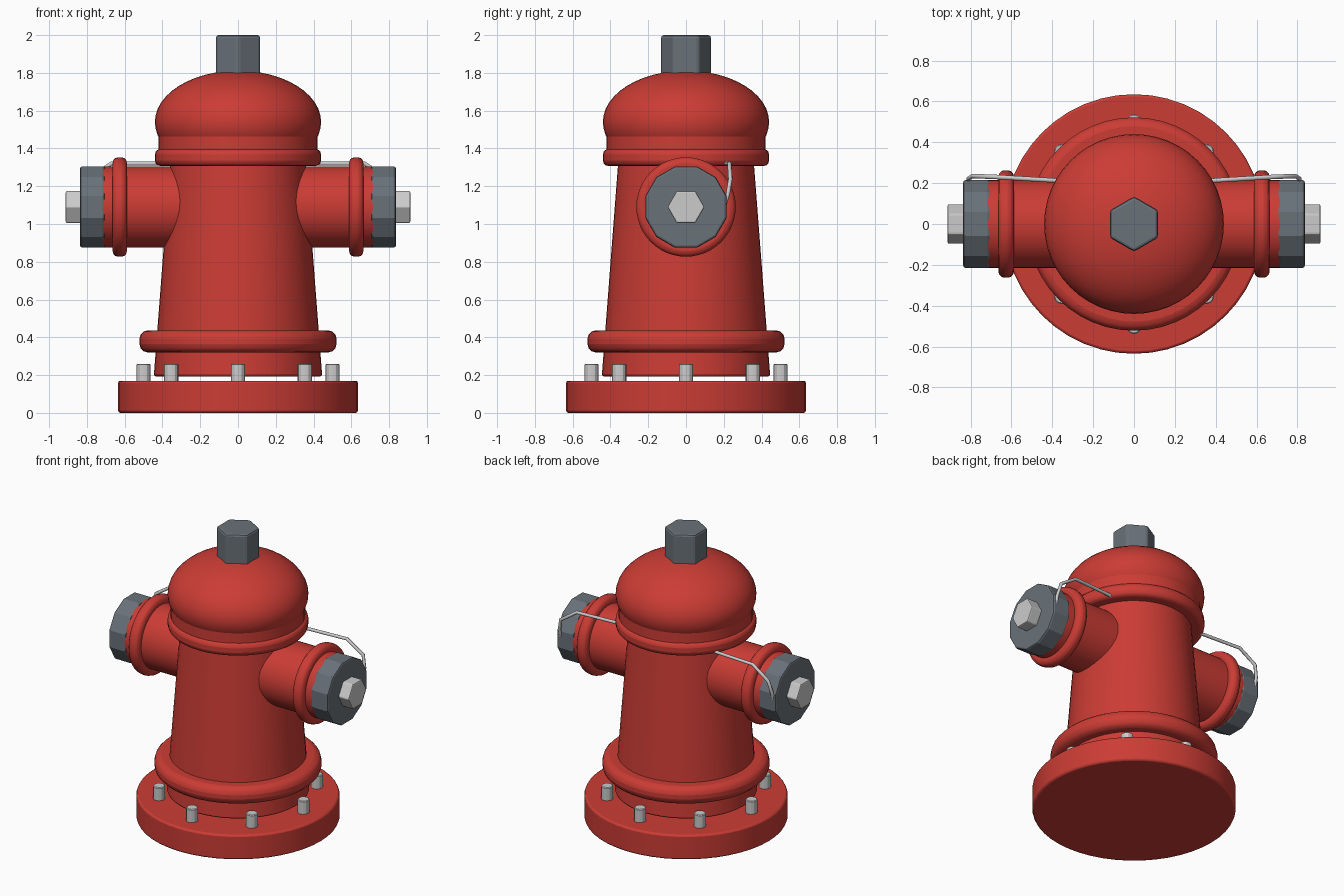
import bpy
from math import pi, sin, cos, radians

if "Cube" in bpy.data.objects:
    bpy.data.objects.remove(bpy.data.objects["Cube"])


def material(name, rgb):
    m = bpy.data.materials.new(name)
    m.diffuse_color = (*rgb, 1)
    m.use_nodes = True
    m.node_tree.nodes["Principled BSDF"].inputs["Base Color"].default_value = m.diffuse_color
    return m


RED = material("red_paint", (0.60, 0.045, 0.035))
STEEL = material("dark_steel", (0.14, 0.165, 0.19))


def finish(ob, name, mat, bevel=0, segments=2):
    ob.name = name
    if mat:
        ob.data.materials.append(mat)
    if bevel:
        b = ob.modifiers.new("Bevel", 'BEVEL')
        b.width, b.segments = bevel, segments
        b.limit_method, b.angle_limit = 'ANGLE', radians(40)
    return ob


def drum(name, r1, r2, z0, z1, sides, mat, bevel=0.01, segments=2, xy=(0, 0), turn=0):
    """Upright cylinder or cone between two heights."""
    bpy.ops.mesh.primitive_cone_add(vertices=sides, radius1=r1, radius2=r2, depth=z1 - z0,
                                    location=(*xy, (z0 + z1) / 2), rotation=(0, 0, turn))
    return finish(bpy.context.object, name, mat, bevel, segments)


def side_drum(name, r, side, x0, x1, sides, mat, bevel=0.01, segments=2, turn=0):
    """Cylinder lying along x on the outlet axis, on the given side."""
    bpy.ops.mesh.primitive_cylinder_add(vertices=sides, radius=r, depth=x1 - x0,
                                        location=(side * (x0 + x1) / 2, 0, 1.09),
                                        rotation=(0, side * pi / 2, 0))
    ob = bpy.context.object
    if turn:
        for v in ob.data.vertices:
            x, y = v.co.x, v.co.y
            v.co.x, v.co.y = x * cos(turn) - y * sin(turn), x * sin(turn) + y * cos(turn)
    return finish(ob, name, mat, bevel, segments)


# Base flange, barrel and rings
drum("base_flange", 0.635, 0.635, 0, 0.17, 48, RED, 0.012)
drum("barrel", 0.446, 0.358, 0.193, 1.34, 48, RED, 0.012)
drum("lower_ring", 0.522, 0.522, 0.32, 0.437, 48, RED, 0.045, 3)
drum("upper_ring", 0.44, 0.44, 1.307, 1.397, 48, RED, 0.03, 3)
drum("bonnet_collar", 0.421, 0.421, 1.36, 1.50, 48, RED, 0)

# Bonnet dome
bpy.ops.mesh.primitive_uv_sphere_add(segments=48, ring_count=24, location=(0, 0, 1.54))
dome = bpy.context.object
dome.scale = (0.44, 0.44, 0.272)
finish(dome, "bonnet_dome", RED)
bpy.ops.object.shade_smooth()

# Operating nut on top
drum("top_nut", 0.135, 0.135, 1.78, 2.0, 6, STEEL, 0.014)

# Flange bolts
for i in range(8):
    a = i * pi / 4
    drum(f"flange_bolt_{i + 1}", 0.038, 0.038, 0.15, 0.26, 12, None, 0.005, 1,
         (0.5 * cos(a), 0.5 * sin(a)))

# Outlets with caps and retaining wires, both sides
for side, label in ((1, "right"), (-1, "left")):
    side_drum(label + "_outlet", 0.215, side, 0.1, 0.74, 48, RED, 0)
    side_drum(label + "_outlet_ring", 0.263, side, 0.588, 0.664, 48, RED, 0.03, 3)
    side_drum(label + "_outlet_cap", 0.223, side, 0.705, 0.836, 12, STEEL, 0.012, turn=pi / 12)
    side_drum(label + "_cap_nut", 0.098, side, 0.82, 0.912, 6, None, 0.007)

    path = [(0.30, 0.208, 1.32), (0.42, 0.215, 1.32), (0.67, 0.23, 1.32),
            (0.79, 0.235, 1.24), (0.81, 0.222, 1.16), (0.81, 0.20, 1.09)]
    cu = bpy.data.curves.new(label + "_cap_wire", 'CURVE')
    cu.dimensions = '3D'
    cu.bevel_depth, cu.bevel_resolution, cu.use_fill_caps = 0.011, 2, True
    sp = cu.splines.new('POLY')
    sp.points.add(len(path) - 1)
    for p, (x, y, z) in zip(sp.points, path):
        p.co = (side * x, y, z, 1)
    bpy.context.collection.objects.link(bpy.data.objects.new(label + "_cap_wire", cu))

# Smooth the round parts while keeping hard edges
for ob in bpy.context.collection.objects:
    if ob.type == 'MESH' and "nut" not in ob.name and "cap" not in ob.name:
        bpy.ops.object.select_all(action='DESELECT')
        ob.select_set(True)
        bpy.context.view_layer.objects.active = ob
        bpy.ops.object.shade_smooth_by_angle(angle=radians(30))
